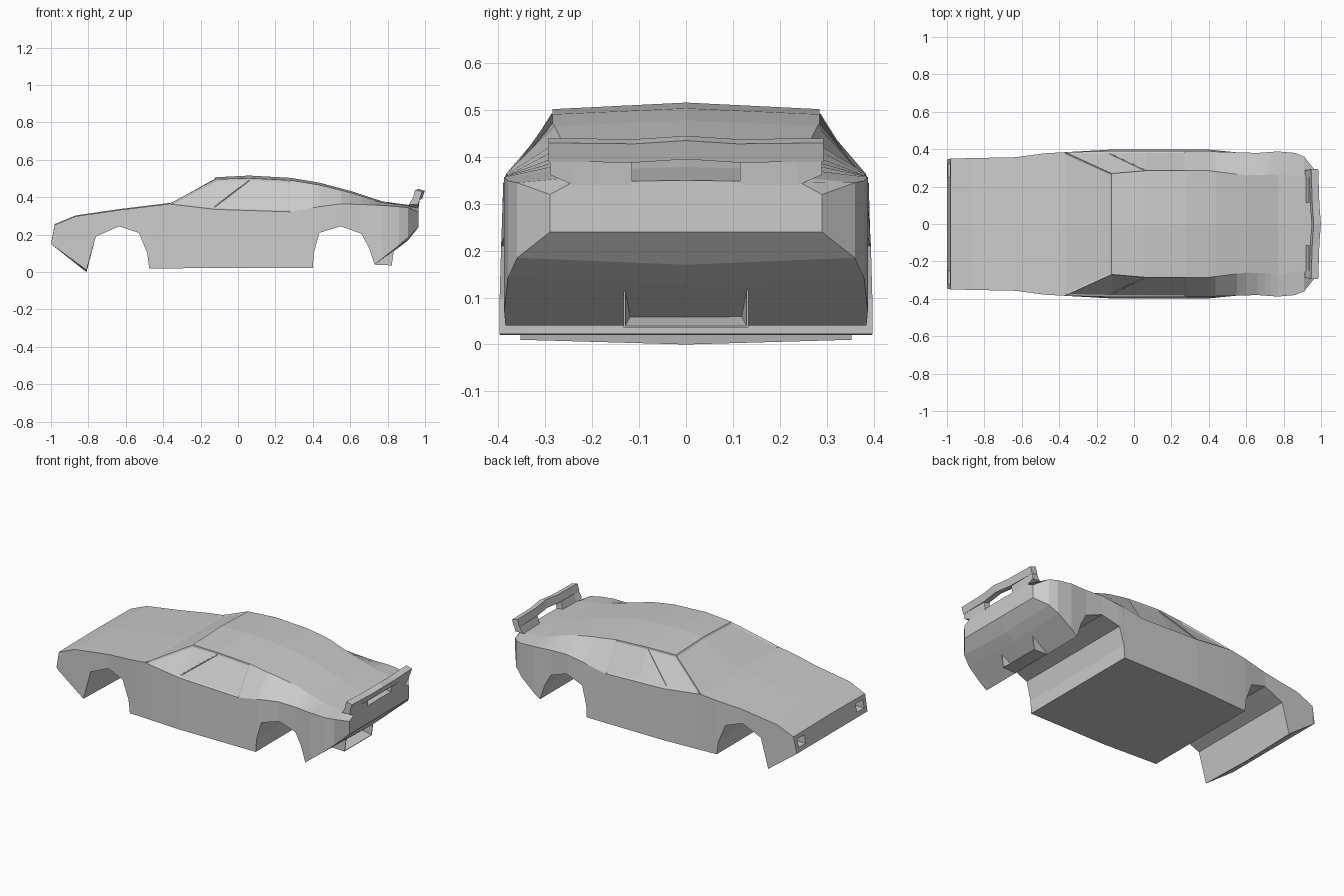
import bpy, bmesh

if "Cube" in bpy.data.objects:
    bpy.data.objects.remove(bpy.data.objects["Cube"])


def lerp(profile, x):
    """Height or half-width of a polyline profile at x."""
    for (x0, v0), (x1, v1) in zip(profile, profile[1:]):
        if x <= x1:
            return v0 + (v1 - v0) * max(0, x - x0) / (x1 - x0)
    return profile[-1][1]


def finish(bm, name):
    bmesh.ops.recalc_face_normals(bm, faces=bm.faces[:])
    me = bpy.data.meshes.new(name)
    bm.to_mesh(me)
    bm.free()
    ob = bpy.data.objects.new(name, me)
    bpy.context.collection.objects.link(ob)
    return ob


def loft(rings, cap_start=True):
    bm = bmesh.new()
    vs = [[bm.verts.new(p) for p in r] for r in rings]
    n = len(vs[0])
    for a, b in zip(vs, vs[1:]):
        for i in range(n):
            j = (i + 1) % n
            bm.faces.new((a[i], a[j], b[j], b[i]))
    if cap_start:
        bm.faces.new(vs[0])
    bm.faces.new(vs[-1])
    return bm


# Lengthwise profiles of the shell
bottom = [(-1, .15), (-.81, .01), (-.76, .19), (-.635, .245), (-.53, .21), (-.485, .10),
          (-.475, .02), (.40, .022), (.405, .10), (.435, .21), (.55, .245), (.66, .205),
          (.70, .13), (.73, .04), (.86, .142), (.91, .185), (.965, .24)]
side_y = [(-1, .345), (-.98, .35), (-.635, .357), (-.475, .378), (-.12, .398), (.40, .398),
          (.55, .383), (.66, .38), (.77, .388), (.86, .38), (.91, .36), (.965, .29)]
belt_z = [(-1, .15), (-.98, .252), (-.87, .298), (-.635, .332), (-.37, .364), (-.12, .335),
          (.28, .322), (.435, .35), (.55, .365), (.77, .357), (.91, .345), (.965, .32)]
roof_z = [(-.37, .364), (-.12, .497), (.06, .502), (.28, .491), (.435, .466), (.60, .425),
          (.77, .372), (.91, .355), (.965, .347)]
roof_y = [(-.37, .3835), (-.12, .27), (.06, .285), (.40, .285), (.60, .26), (.77, .265),
          (.91, .255), (.965, .24)]
crown = [(-1, 0), (-.98, .004), (-.37, .005), (-.12, .01), (.06, .014), (.435, .012), (.965, .003)]
keel = [(-1, 0), (-.81, -.01), (-.76, 0), (.73, 0), (.91, -.015), (.965, 0)]

stations = sorted({x for x, _ in bottom} | {-.98, -.87, -.37, -.12, .06, .28, .60, .77})
rings = []
for x in stations:
    w, zb, zs = lerp(side_y, x), lerp(bottom, x), lerp(belt_z, x)
    ry, rz = (w, zs) if x <= -.37 else (lerp(roof_y, x), lerp(roof_z, x))
    half = [(w, zb), (w - (.008 if -.37 < x < .5 else 0), zs), (ry, rz)]
    if x <= -.37:
        half[2] = half[1]
    ring = [(x, 0, zb + lerp(keel, x))] + [(x, y, z) for y, z in half]
    ring += [(x, 0, rz + lerp(crown, x))] + [(x, -y, z) for y, z in reversed(half)]
    rings.append(ring)

bm = loft(rings, cap_start=False)
bmesh.ops.remove_doubles(bm, verts=bm.verts[:], dist=.0005)
bmesh.ops.recalc_face_normals(bm, faces=bm.faces[:])

# Recessed windscreen and side windows
screen, left, right = [], [], []
for f in bm.faces:
    c, n = f.calc_center_median(), f.normal
    if -.36 < c.x < -.13 and n.z > .6 and n.x < -.2 and abs(c.y) < .25:
        screen.append(f)
    elif -.36 < c.x < .28 and c.z > .33 and abs(n.y) > .5:
        (left if c.y < 0 else right).append(f)
for group in (screen, left, right):
    if group:
        bmesh.ops.inset_region(bm, faces=group, thickness=.01, depth=-.006, use_even_offset=True)
body = finish(bm, "car_body")

# Headlight recesses in the nose
for s in (-1, 1):
    bpy.ops.mesh.primitive_cube_add(size=1, location=(-.98, s * .285, .203))
    cutter = bpy.context.object
    cutter.name = "headlight_cutter"
    cutter.scale = (.09, .07, .05)
    cutter.hide_render = True
    cutter.display_type = 'WIRE'
    mod = body.modifiers.new("headlight", 'BOOLEAN')
    mod.operation = 'DIFFERENCE'
    mod.solver = 'EXACT'
    mod.object = cutter


# Slim dividers on the side glass
def divider(name, a, b):
    cu = bpy.data.curves.new(name, 'CURVE')
    cu.dimensions = '3D'
    cu.bevel_depth = .003
    cu.bevel_resolution = 0
    sp = cu.splines.new('POLY')
    sp.points.add(1)
    sp.points[0].co = (*a, 1)
    sp.points[1].co = (*b, 1)
    bpy.context.collection.objects.link(bpy.data.objects.new(name, cu))


for s in (-1, 1):
    divider("window_divider", (-.13, s * .376, .345), (.06, s * .286, .49))


# Rear wing, swept to a point at the middle, on two mounts
wing_profile = [(.935, .395), (.947, .44), (.985, .43), (.972, .39)]
wing = loft([[(x + dx, y, z + dz) for x, z in wing_profile]
             for y, dx, dz in [(-.293, 0, 0), (-.11, .006, -.002), (0, .014, .005),
                               (.11, .006, -.002), (.293, 0, 0)]])
finish(wing, "rear_wing")
mount_profile = [(.915, .34), (.935, .397), (.972, .392), (.965, .34)]
for s in (-1, 1):
    finish(loft([[(x, s * y, z) for x, z in mount_profile] for y in (.115, .24)]
                + [[(x, s * .29, max(z, .362)) for x, z in mount_profile]]), "wing_mount")

# Hollow box under the tail, open to the rear
box_profile = [(.735, .038), (.74, .125), (.835, .13), (.822, .036)]
bm = loft([[(x, y, z + dz) for x, z in box_profile] for y, dz in [(-.133, 0), (.133, 0)]])
bmesh.ops.recalc_face_normals(bm, faces=bm.faces[:])
rear = [f for f in bm.faces if f.normal.x > .8]
bmesh.ops.inset_region(bm, faces=rear, thickness=.005)
bmesh.ops.inset_region(bm, faces=rear, thickness=.015, depth=-.07)
finish(bm, "tail_box")
